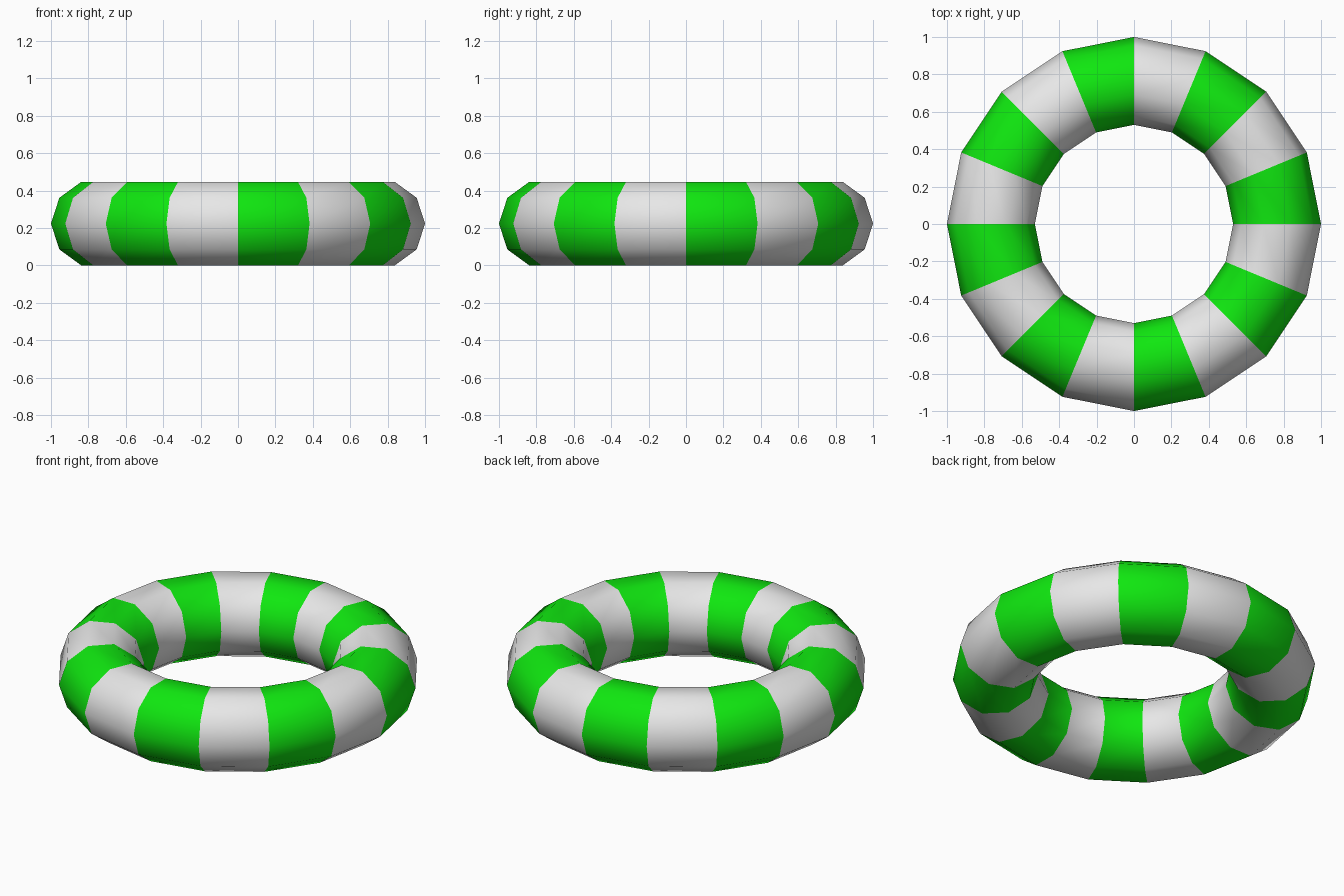
import bpy, math

if "Cube" in bpy.data.objects:
    bpy.data.objects.remove(bpy.data.objects["Cube"])

RINGS, SIDES = 16, 10          # segments around the ring, sides of the tube
TUBE = 0.235                   # tube radius
RADIUS = 1.0 - TUBE            # ring centre-line radius
HEIGHT = TUBE * math.sin(math.radians(72))   # half height of the ten-sided tube


def flat_material(name, colour):
    mat = bpy.data.materials.new(name)
    mat.diffuse_color = (*colour, 1.0)
    mat.use_nodes = True
    mat.node_tree.nodes["Principled BSDF"].inputs["Base Color"].default_value = mat.diffuse_color
    return mat


# Ring: low-poly torus resting on the ground
bpy.ops.mesh.primitive_torus_add(
    major_segments=RINGS, minor_segments=SIDES,
    major_radius=RADIUS, minor_radius=TUBE, location=(0, 0, HEIGHT))
ring = bpy.context.object
ring.name = "striped_ring"
ring.data.materials.append(flat_material("green", (0.005, 0.8, 0.005)))
ring.data.materials.append(flat_material("light grey", (0.8, 0.8, 0.8)))

# Stripes: alternate colour by segment angle, green first from +x
for face in ring.data.polygons:
    angle = math.atan2(face.center.y, face.center.x) % math.tau
    face.material_index = int(angle / math.tau * RINGS) % 2

bpy.ops.object.shade_smooth()
